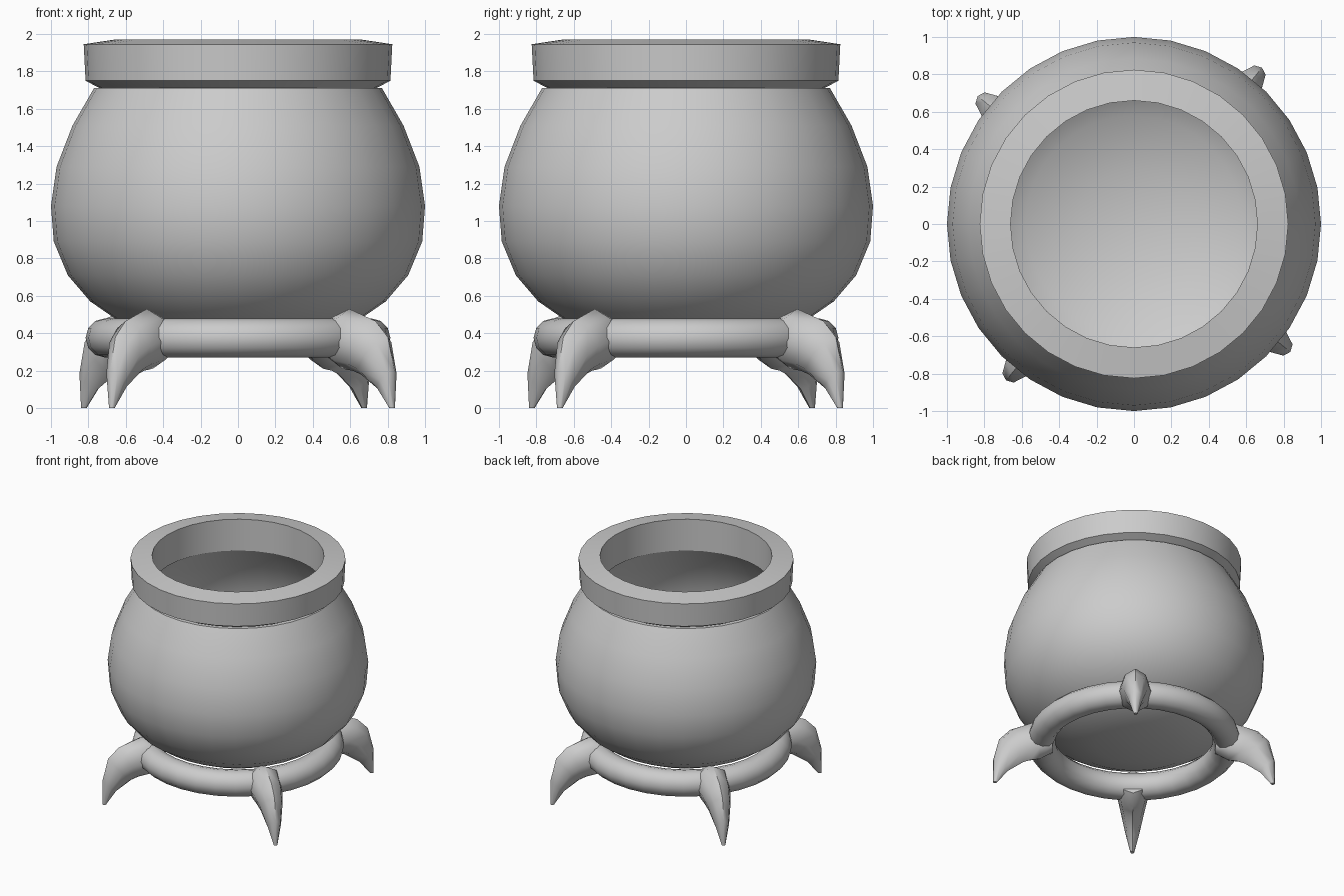
import bpy, bmesh, math

if "Cube" in bpy.data.objects:
    bpy.data.objects.remove(bpy.data.objects["Cube"])

iron = bpy.data.materials.new("grey_iron")
iron.diffuse_color = (0.6, 0.6, 0.6, 1)
iron.use_nodes = True
iron.node_tree.nodes["Principled BSDF"].inputs["Base Color"].default_value = iron.diffuse_color
SEG = 32


def finish(name, bm, angle):
    """Turn a bmesh into a smooth-shaded object with clean normals."""
    bmesh.ops.remove_doubles(bm, verts=bm.verts, dist=1e-5)
    bmesh.ops.recalc_face_normals(bm, faces=bm.faces)
    me = bpy.data.meshes.new(name)
    bm.to_mesh(me)
    bm.free()
    ob = bpy.data.objects.new(name, me)
    bpy.context.collection.objects.link(ob)
    me.materials.append(iron)
    bpy.ops.object.select_all(action='DESELECT')
    ob.select_set(True)
    bpy.context.view_layer.objects.active = ob
    bpy.ops.object.shade_smooth_by_angle(angle=math.radians(angle))
    return ob


def lathe(name, profile, closed, angle=32, seg=SEG):
    """Spin an (r, z) profile around z; poles collapse to triangles."""
    bm = bmesh.new()
    verts = [bm.verts.new((r, 0, z)) for r, z in profile]
    edges = [bm.edges.new(p) for p in zip(verts, verts[1:])]
    if closed:
        edges.append(bm.edges.new((verts[-1], verts[0])))
    bmesh.ops.spin(bm, geom=verts + edges, cent=(0, 0, 0), axis=(0, 0, 1),
                   angle=math.tau, steps=seg, use_merge=True)
    bmesh.ops.dissolve_degenerate(bm, dist=1e-5, edges=bm.edges)
    return finish(name, bm, angle)


# Round pot: outer wall from bottom to neck, then inner wall back down
lathe("pot_body", [
    (0, 0.33), (0.3, 0.35), (0.5, 0.4), (0.66, 0.48), (0.79, 0.57),
    (0.91, 0.71), (0.985, 0.89), (1.0, 1.08), (0.97, 1.29), (0.885, 1.51),
    (0.77, 1.71),
    (0.66, 1.71), (0.8, 1.51), (0.9, 1.29), (0.93, 1.08), (0.915, 0.91),
    (0.85, 0.75), (0.73, 0.62), (0.58, 0.53), (0.3, 0.45), (0, 0.42)], False)

# Heavy collar with sloped top and chamfered underside
lathe("rim", [(0.66, 1.97), (0.825, 1.945), (0.815, 1.75),
              (0.73, 1.705), (0.66, 1.705)], True, 20)

# Ring the pot sits in
lathe("stand_ring", [(0.71 + 0.105 * math.cos(a * math.tau / 12),
                      0.375 + 0.105 * math.sin(a * math.tau / 12))
                     for a in range(12)], True, 40)

# Claw legs: sections as (outer r, outer z, inner r, inner z, half width)
SECTIONS = [(0.66, 0.49, 0.62, 0.27, 0.10), (0.77, 0.53, 0.72, 0.21, 0.13),
            (0.95, 0.465, 0.79, 0.20, 0.11), (1.035, 0.38, 0.85, 0.18, 0.09),
            (1.08, 0.20, 0.97, 0.10, 0.055), (1.08, 0.0, 1.05, 0.0, 0.015)]
SIDES = 8
for i in range(4):
    bm = bmesh.new()
    loops = []
    for r1, z1, r0, z0, w in SECTIONS:
        loop = []
        for k in range(SIDES):
            c, s = math.cos(k * math.tau / SIDES), math.sin(k * math.tau / SIDES)
            t = (1 + c) / 2
            loop.append(bm.verts.new((r0 + (r1 - r0) * t, w * s,
                                      z0 + (z1 - z0) * t)))
        loops.append(loop)
    for a, b in zip(loops, loops[1:]):
        for k in range(SIDES):
            n = (k + 1) % SIDES
            bm.faces.new((a[k], a[n], b[n], b[k]))
    bm.faces.new(loops[0])
    bm.faces.new(loops[-1])
    leg = finish(f"claw_leg_{i + 1}", bm, 50)
    leg.rotation_euler.z = math.radians(50.7 + 90 * i)
